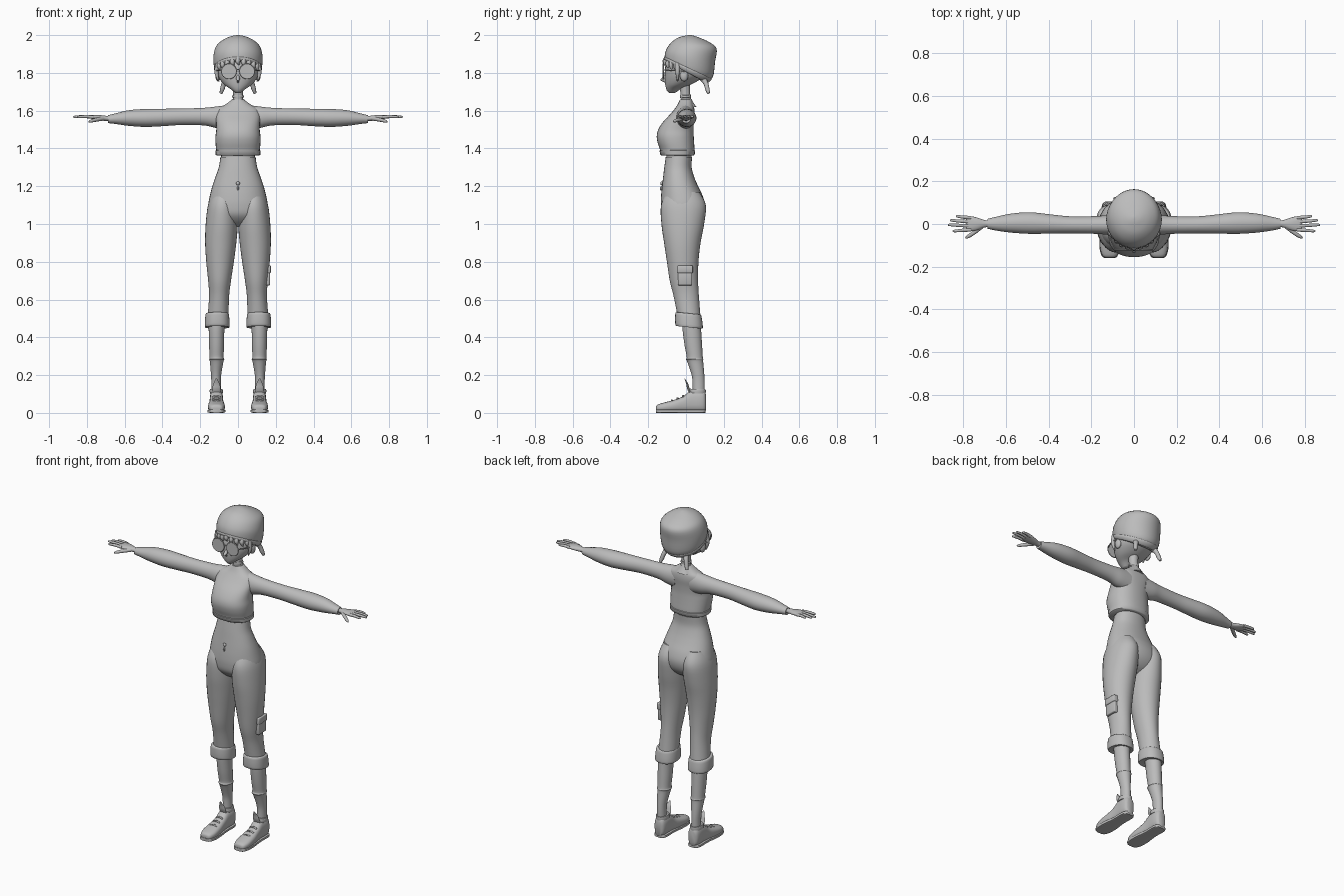
import bpy, bmesh, math
from mathutils import Vector as V

grey = bpy.data.materials.new("plain_grey")
grey.diffuse_color = (0.5, 0.5, 0.5, 1)


def finish(name, bm, mirror=False, angle=50):
    bmesh.ops.recalc_face_normals(bm, faces=bm.faces)
    me = bpy.data.meshes.new(name)
    bm.to_mesh(me)
    bm.free()
    ob = bpy.data.objects.new(name, me)
    bpy.context.collection.objects.link(ob)
    me.materials.append(grey)
    if mirror:
        ob.modifiers.new("mirror", "MIRROR").use_mirror_merge = False
    bpy.ops.object.select_all(action='DESELECT')
    ob.select_set(True)
    bpy.context.view_layer.objects.active = ob
    bpy.ops.object.shade_smooth_by_angle(angle=math.radians(angle))
    return ob


# Ring helpers: each ring is (centre, first half axis, second half axis)
def zring(yf, zf, yb, zb, w, x=0):
    """Ring through a front and a back point, with half width w."""
    a, b = V((x, yf, zf)), V((x, yb, zb))
    return (a + b) / 2, (b - a) / 2, V((w, 0, 0))


def flat(z, yf, yb, x0, x1):
    return zring(yf, z, yb, z, (x1 - x0) / 2, (x0 + x1) / 2)


def xring(x, y0, y1, z0, z1):
    return V((x, (y0 + y1) / 2, (z0 + z1) / 2)), V((0, (y1 - y0) / 2, 0)), V((0, 0, (z1 - z0) / 2))


def yring(y, z0, z1, w, x):
    return V((x, y, (z0 + z1) / 2)), V((w, 0, 0)), V((0, 0, (z1 - z0) / 2))


def loft(name, rings, mirror=False, sides=32, sub=4, power=2.0, angle=50):
    """Skin rings, eased between by a Catmull-Rom curve."""
    n, full = len(rings), []
    for i in range(n - 1):
        p = [rings[max(0, min(n - 1, i + k))] for k in (-1, 0, 1, 2)]
        for s in range(sub):
            t = s / sub
            full.append([0.5 * (2 * b + (c - a) * t + (2 * a - 5 * b + 4 * c - d) * t * t
                         + (3 * b - a - 3 * c + d) * t ** 3) for a, b, c, d in zip(*p)])
    full.append(rings[-1])
    bm, rows, e = bmesh.new(), [], 2 / power
    for c, u, v in full:
        row = []
        for k in range(sides):
            a = 2 * math.pi * k / sides
            ca, sa = math.cos(a), math.sin(a)
            row.append(bm.verts.new(c + u * math.copysign(abs(ca) ** e, ca)
                                    + v * math.copysign(abs(sa) ** e, sa)))
        rows.append(row)
    for r, q in zip(rows, rows[1:]):
        for k in range(sides):
            j = (k + 1) % sides
            bm.faces.new((r[k], r[j], q[j], q[k]))
    bm.faces.new(rows[0])
    bm.faces.new(rows[-1])
    return finish(name, bm, mirror, angle)


def tube(name, pts, radii, mirror=False, sides=10, flatten=1.0):
    pts, rings = [V(p) for p in pts], []
    for i, p in enumerate(pts):
        d = (pts[min(i + 1, len(pts) - 1)] - pts[max(i - 1, 0)]).normalized()
        u = d.cross(V((0, 1, 0)) if abs(d.y) < 0.8 else V((1, 0, 0))).normalized()
        rings.append((p, u * radii[i], d.cross(u) * radii[i] * flatten))
    return loft(name, rings, mirror, sides, 3)


def ball(name, c, size, mirror=False):
    bm = bmesh.new()
    bmesh.ops.create_uvsphere(bm, u_segments=16, v_segments=10, radius=1)
    for v in bm.verts:
        v.co = V(c) + V([a * b for a, b in zip(v.co, size)])
    finish(name, bm, mirror)


# Head, nose, ears and neck
loft("head", [zring(-.088, 1.693, -.055, 1.695, .014), zring(-.102, 1.708, -.02, 1.72, .038),
              zring(-.110, 1.74, .03, 1.74, .075), zring(-.113, 1.79, .08, 1.77, .105),
              zring(-.108, 1.84, .10, 1.80, .113), zring(-.09, 1.89, .10, 1.85, .105)])
tube("nose", [(0, -.10, 1.79), (0, -.117, 1.772), (0, -.128, 1.763), (0, -.108, 1.752)],
     [.006, .01, .008, .006])
ball("ear", (.106, -.01, 1.785), (.014, .022, .03), True)
loft("neck", [flat(z, y - r, y + r, -r, r) for z, y, r in
              ((1.62, .005, .05), (1.65, .003, .032), (1.68, -.003, .026), (1.75, -.006, .028))])
loft("neck_band", [flat(z, -.031, .027, -r, r) for z, r in
                   ((1.668, .027), (1.671, .031), (1.679, .031), (1.682, .027))], sub=1)

# Cap with its rolled edge, fringe and hair tufts
loft("cap", [zring(-.107, 1.868, .112, 1.752, .117), zring(-.113, 1.885, .143, 1.78, .127),
             zring(-.106, 1.92, .154, 1.86, .130), zring(-.082, 1.957, .162, 1.928, .115),
             zring(-.045, 1.985, .125, 1.962, .08), zring(0, 1.998, .07, 1.987, .038),
             zring(.025, 2.0, .035, 1.999, .005)], sides=40)
loft("cap_edge", [zring(-.107, 1.862, .112, 1.746, .116), zring(-.114, 1.868, .122, 1.75, .122),
                  zring(-.116, 1.882, .135, 1.764, .127), zring(-.110, 1.886, .135, 1.772, .123)],
     sides=40, sub=2)
for i in range(9):
    a = (i - 4) * .27
    x, y = .113 * math.sin(a), -.108 * math.cos(a)
    tube("fringe_lock", [(x * .96, y, 1.875 - .012 * abs(i - 4) / 2),
                         (x, y - .005, 1.857 - .006 * abs(i - 4)),
                         (x * .97 + .006, y - .002, 1.842 - .008 * abs(i - 4))], [.013, .012, .003])
tube("side_lock", [(.105, -.045, 1.85), (.114, -.045, 1.80), (.102, -.045, 1.755)],
     [.014, .011, .003], True)
tube("hair_tuft", [(.06, .085, 1.775), (.074, .105, 1.745), (.083, .113, 1.715), (.09, .120, 1.692)],
     [.018, .013, .012, .008], True)

# Round glasses
loft("lens", [yring(y, 1.808 - r, 1.808 + r, r, .048) for y, r in ((-.118, .038), (-.124, .038))],
     True, sub=1)
tube("lens_rim", [(.048 + .038 * math.cos(i * math.pi / 12), -.121, 1.808 + .038 * math.sin(i * math.pi / 12))
                  for i in range(25)], [.0035] * 25, True, 8)
tube("glasses_bridge", [(-.012, -.121, 1.815), (0, -.123, 1.818), (.012, -.121, 1.815)], [.003] * 3)
tube("glasses_arm", [(.086, -.12, 1.815), (.113, -.06, 1.812), (.116, -.005, 1.808)], [.003] * 3, True)

# Cropped sweater and bare waist
loft("sweater", [flat(z, f, b, -w, w) for z, f, b, w in
                 ((1.362, -.122, .036, .106), (1.367, -.132, .043, .114), (1.395, -.138, .045, .116),
                  (1.43, -.150, .043, .119), (1.465, -.155, .041, .119), (1.50, -.147, .04, .115),
                  (1.54, -.122, .042, .116), (1.58, -.085, .046, .118), (1.61, -.06, .044, .105),
                  (1.632, -.045, .038, .068), (1.658, -.032, .03, .033))], power=2.3)
loft("hem_band", [flat(z, f, b, -w, w) for z, f, b, w in
                  ((1.362, -.13, .041, .112), (1.366, -.136, .046, .118), (1.388, -.14, .048, .119),
                   (1.392, -.134, .042, .114))], sub=1, power=2.3)
loft("waist", [flat(z, f, b, -w, w) for z, f, b, w in
               ((1.27, -.11, .03, .095), (1.34, -.102, .029, .089), (1.42, -.11, .03, .09))])

# Sleeve, hand and fingers
loft("sleeve", [xring(.05, -.045, .042, 1.50, 1.63), xring(.115, -.05, .042, 1.508, 1.622),
                xring(.18, -.046, .037, 1.522, 1.615), xring(.3, -.044, .036, 1.524, 1.611),
                xring(.4, -.045, .046, 1.518, 1.610), xring(.49, -.046, .055, 1.514, 1.609),
                xring(.58, -.040, .048, 1.520, 1.602), xring(.65, -.030, .033, 1.530, 1.585),
                xring(.687, -.022, .024, 1.534, 1.576)], True)
loft("hand", [xring(.67, -.014, .016, 1.546, 1.572), xring(.70, -.016, .018, 1.546, 1.573),
              xring(.735, -.029, .030, 1.549, 1.577), xring(.77, -.034, .037, 1.556, 1.576),
              xring(.788, -.03, .032, 1.561, 1.572)], True, 20)
for nm, y0, x1, y1 in (("little_finger", .029, .835, .036), ("ring_finger", .010, .862, .017),
                       ("middle_finger", -.009, .872, -.004), ("index_finger", -.027, .85, -.033)):
    tube(nm, [(.765, y0, 1.566), ((.765 + x1) / 2, (y0 + y1) / 2, 1.569), (x1 - .006, y1, 1.567),
              (x1, y1, 1.566)], [.009, .008, .006, .002], True)
tube("thumb", [(.715, -.012, 1.558), (.75, -.04, 1.552), (.778, -.059, 1.545), (.79, -.066, 1.541)],
     [.011, .010, .008, .003], True)

# Trousers: hips, legs, cuffs, fly and side pocket
loft("trouser_hips", [flat(z, f, b, -w, w) for z, f, b, w in
                      ((1.355, -.107, .032, .093), (1.30, -.115, .03, .102), (1.25, -.121, .043, .119),
                       (1.20, -.127, .064, .136), (1.15, -.132, .088, .149), (1.10, -.133, .100, .158),
                       (1.05, -.124, .09, .155), (1.01, -.09, .06, .13), (.985, -.05, .02, .09))],
     power=2.2)
loft("trouser_leg", [flat(z, *r) for z, *r in
                     ((1.17, -.10, .07, .02, .135), (1.10, -.132, .105, .004, .159),
                      (1.0, -.130, .096, .001, .171), (.9, -.116, .077, .009, .174),
                      (.8, -.101, .066, .022, .168), (.7, -.086, .064, .037, .158),
                      (.62, -.066, .068, .047, .153), (.52, -.046, .076, .05, .16))], True)
loft("trouser_cuff", [zring(*r) for r in
                      ((-.035, .462, .07, .448, .052, .11), (-.052, .460, .086, .446, .064, .11),
                       (-.057, .475, .089, .46, .066, .11), (-.057, .520, .083, .505, .063, .11),
                       (-.053, .533, .078, .519, .059, .11), (-.035, .532, .065, .522, .05, .11))],
     True, sub=2, power=2.3)
ball("fly_button", (0, -.129, 1.215), (.01, .007, .01))
tube("fly_pull", [(0, -.129, 1.20), (0, -.134, 1.19), (0, -.133, 1.178)], [.003, .005, .003])


def plate(name, x0, x1, y0, y1, z0, z1):
    bm = bmesh.new()
    bmesh.ops.create_cube(bm, size=1)
    for v in bm.verts:
        v.co = V(((x0 + x1) / 2 + v.co.x * (x1 - x0), (y0 + y1) / 2 + v.co.y * (y1 - y0),
                  (z0 + z1) / 2 + v.co.z * (z1 - z0)))
    bmesh.ops.bevel(bm, geom=bm.edges[:], offset=.005, segments=2, affect='EDGES', profile=.5)
    finish(name, bm)


plate("pocket", .135, .169, -.042, .032, .675, .765)
plate("pocket_flap", .135, .174, -.046, .036, .74, .78)

# Lower legs with sock ridge
loft("lower_leg", [flat(z, *r) for z, *r in
                   ((.5, -.02, .075, .065, .155), (.44, -.018, .08, .072, .155), (.36, -.008, .085, .074, .153),
                    (.295, .004, .089, .076, .151), (.284, -.001, .092, .072, .153),
                    (.272, .006, .091, .077, .149), (.2, .03, .097, .089, .143),
                    (.15, .035, .099, .091, .141), (.08, .035, .099, .09, .142))], True, 24)

# Shoes with sole, laces and tongue
shoe = ((-.158, .014, .032, .018), (-.150, .006, .044, .033), (-.115, .004, .055, .044),
        (-.06, .004, .070, .043), (-.015, .004, .088, .037), (.025, .004, .118, .035),
        (.07, .004, .122, .036), (.095, .004, .118, .031), (.105, .012, .10, .02))
loft("shoe", [yring(y, a, b, w, .114) for y, a, b, w in shoe], True, 24, 3, 2.6)
loft("shoe_sole", [yring(y - .002, 0, .018, w + .003, .114) for y, a, b, w in shoe], True, 16, 3, 5)
for y, z in ((-.075, .066), (-.045, .077), (-.015, .090)):
    tube("lace", [(.092, y, z - .006), (.114, y, z + .001), (.136, y, z - .006)], [.005] * 3, True, 8)
tube("tongue", [(.114, .025, .10), (.114, .012, .13), (.114, .006, .155), (.114, -.008, .183)],
     [.022, .022, .016, .003], True, 12, .3)
loft("shoe_collar", [zring(f, z, b, z - .003, w, .115) for z, f, b, w in
                     ((.105, .018, .104, .034), (.12, .016, .105, .035), (.128, .02, .104, .033))],
     True, 24, 2)
